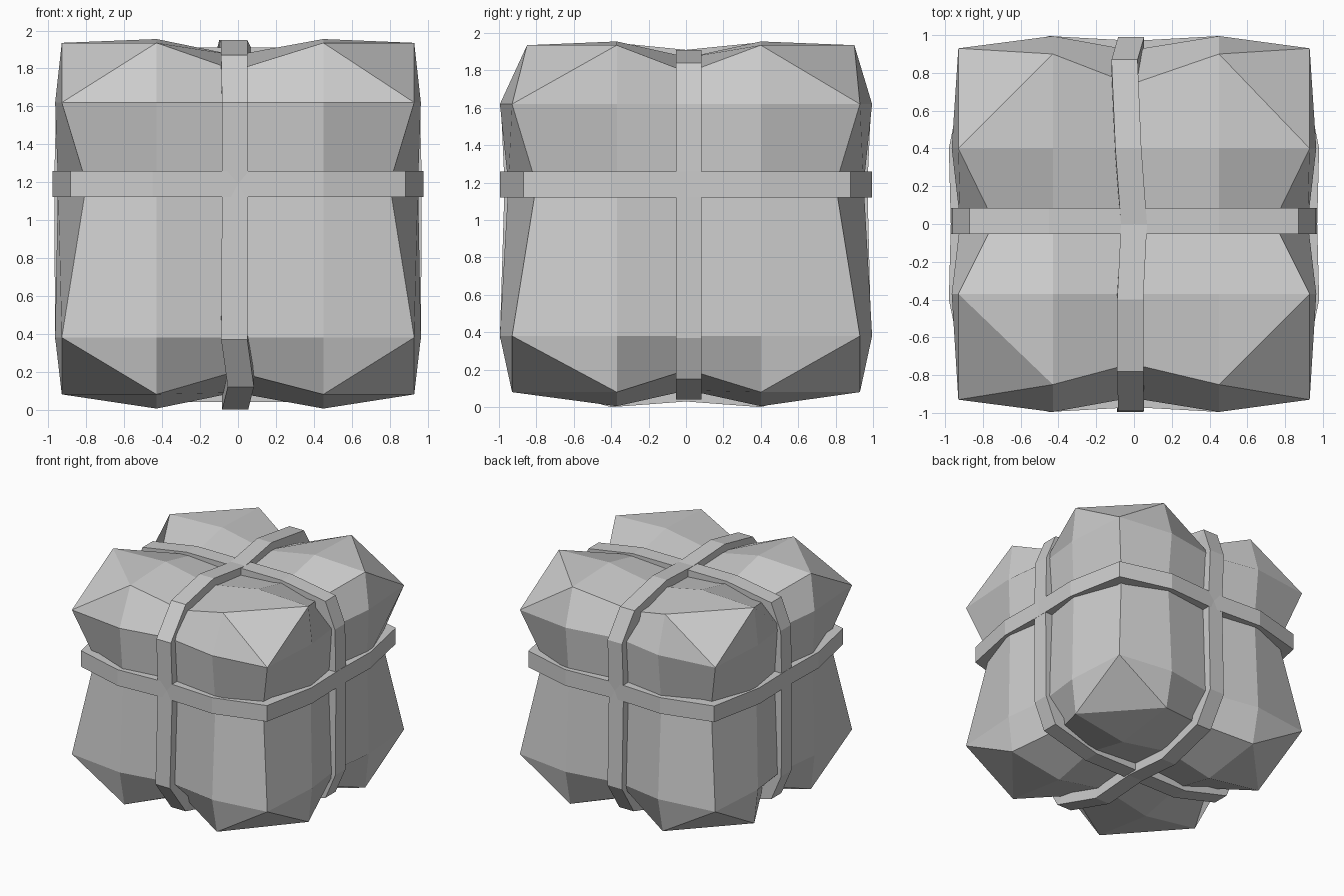
import bpy
import bmesh
from itertools import product
from mathutils import Vector

if "Cube" in bpy.data.objects:
    bpy.data.objects.remove(bpy.data.objects["Cube"], do_unlink=True)

grey = bpy.data.materials.new("plain grey")
grey.use_nodes = True
grey.diffuse_color = (0.6, 0.6, 0.6, 1)
grey.node_tree.nodes["Principled BSDF"].inputs["Base Color"].default_value = (0.6, 0.6, 0.6, 1)

MID_Z = 0.98


def finish(bm, name):
    bmesh.ops.recalc_face_normals(bm, faces=bm.faces)
    mesh = bpy.data.meshes.new(name)
    bm.to_mesh(mesh)
    bm.free()
    mesh.materials.append(grey)
    obj = bpy.data.objects.new(name, mesh)
    bpy.context.collection.objects.link(obj)
    return obj


# Swollen body: a cut-corner cube lattice pinched along three planes
INNER = [{-1: -0.43, 0: -0.015, 1: 0.45},
         {-1: -0.37, 0: 0.01, 1: 0.4},
         {-1: 0.38 - MID_Z, 0: 1.19 - MID_Z, 1: 1.62 - MID_Z}]
BULGE = (0.965, 0.995, 0.975)


def outer(axis, idx):
    """Distance of a lattice point from the middle along an outer axis."""
    rest = [i for i in range(3) if i != axis]
    edges = [i for i in rest if abs(idx[i]) == 2]
    pinched = [i for i in rest if idx[i] == 0]
    if edges:
        along = [i for i in rest if i not in edges][0]
        if pinched:
            if axis == 2:
                return 0.81 if idx[2] > 0 else 0.78
            return 0.8 if along == 2 else 0.74
        if axis == 2:
            return 0.955 if idx[2] > 0 else 0.9
        if axis == 1 and along == 0 and idx[2] > 0:
            return 0.85 if idx[1] < 0 else 0.9
        return 0.93
    if len(pinched) == 2:
        return 0.86 if axis == 2 else 0.89
    if pinched:
        return 0.89 if axis == 2 else 0.95 if pinched[0] == 2 else 0.92
    return BULGE[axis]


def place(idx):
    pos = [(1 if i > 0 else -1) * outer(a, idx) if abs(i) == 2 else INNER[a][i]
           for a, i in enumerate(idx)]
    return Vector(pos) + Vector((0, 0, MID_Z))


bm = bmesh.new()
points = {}


def add_face(corners):
    for c in corners:
        if c not in points:
            points[c] = bm.verts.new(place(c))
    bm.faces.new([points[c] for c in corners])


for axis, side in product(range(3), (-2, 2)):
    for u, v in product(range(-2, 2), repeat=2):
        loop = []
        for p, q in ((u, v), (u + 1, v), (u + 1, v + 1), (u, v + 1)):
            c = [p, q]
            c.insert(axis, side)
            if not all(abs(i) == 2 for i in c):
                loop.append(tuple(c))
        add_face(loop)
for sx, sy, sz in product((-1, 1), repeat=3):
    add_face([(sx, 2 * sy, 2 * sz), (2 * sx, sy, 2 * sz), (2 * sx, 2 * sy, sz)])
finish(bm, "swollen_body")


# Raised bands: closed polygon rings (u, v, sideways shift)
def band(name, axis, path, centre, half=0.069):
    bm = bmesh.new()
    middle = MID_Z if axis != 2 else 0
    sections = []
    for u, v, shift in path:
        section = []
        for scale, w in ((1, -half), (1, half), (0.84, half), (0.84, -half)):
            c = [u * scale, middle + (v - middle) * scale]
            c.insert(axis, centre + shift + w)
            section.append(bm.verts.new(c))
        sections.append(section)
    for i, a in enumerate(sections):
        b = sections[(i + 1) % len(sections)]
        for k in range(4):
            n = (k + 1) % 4
            bm.faces.new((a[k], a[n], b[n], b[k]))
    finish(bm, name)


band("front_to_back_band", 0, [
    (0, 1.91, 0.015), (-0.4, 1.95, -0.005), (-0.78, 1.87, -0.005),
    (-0.99, 1.62, 0), (-0.97, 1.19, 0), (-0.995, 0.37, -0.005),
    (-0.83, 0.12, 0.03), (-0.4, 0, 0), (0, 0.03, 0), (0.4, 0, 0),
    (0.83, 0.12, 0), (0.99, 0.37, 0), (0.97, 1.19, 0),
    (0.99, 1.62, 0), (0.87, 1.87, -0.035), (0.4, 1.95, -0.015)], -0.015)

half_side = [(0.45, 1.91, 0), (0.87, 1.84, 0), (0.96, 1.62, 0), (0.97, 1.19, 0),
             (0.965, 0.37, 0), (0.87, 0.15, 0), (0.45, 0.04, 0)]
band("side_to_side_band", 1, [(0, 1.91, 0)] + half_side + [(0, 0.04, 0)]
     + [(-u, v, s) for u, v, s in reversed(half_side)], 0.015)

half_level = [(0.45, -0.995, 0), (0.885, -0.87, 0), (0.98, -0.4, 0), (0.97, 0, 0),
              (0.98, 0.4, 0), (0.885, 0.88, 0), (0.45, 0.995, 0)]
band("level_band", 2, [(0, -0.97, 0)] + half_level + [(0, 0.97, 0)]
     + [(-u, v, s) for u, v, s in reversed(half_level)], 1.19)
